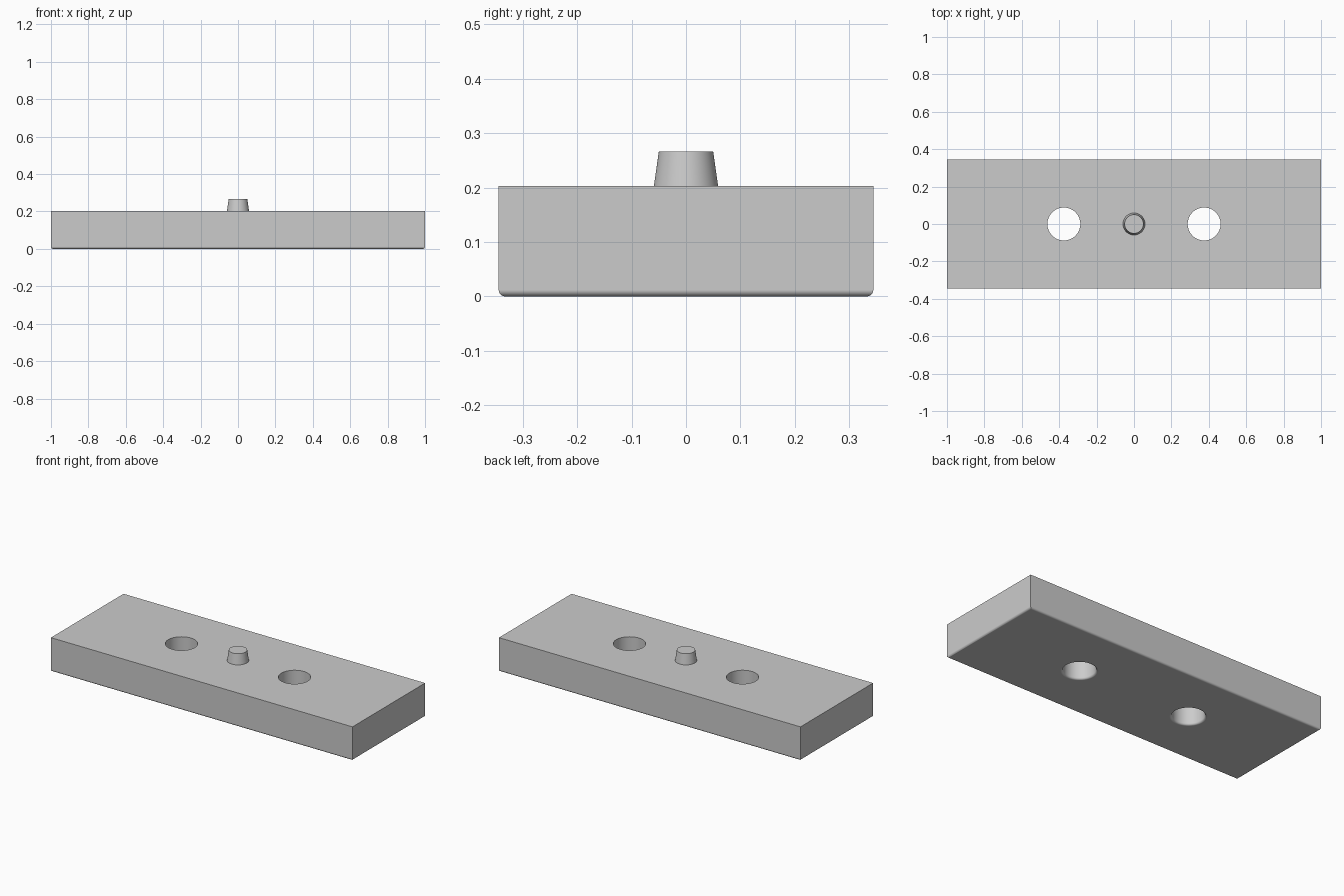
import bpy, bmesh
from math import sin, cos, pi
from mathutils import Vector

if "Cube" in bpy.data.objects:
    bpy.data.objects.remove(bpy.data.objects["Cube"])

LENGTH, WIDTH, HEIGHT = 2.0, 0.688, 0.203
FILLET, STEPS = 0.012, 6
HOLE_X, HOLE_R = 0.375, 0.088
PEG_BASE_R, PEG_TOP_R, PEG_TOP_Z = 0.059, 0.05, 0.266

grey = bpy.data.materials.new("light_grey")
grey.use_nodes = True
colour = (0.6, 0.6, 0.6, 1)
grey.diffuse_color = colour
grey.node_tree.nodes["Principled BSDF"].inputs["Base Color"].default_value = colour


def add_object(name, bm):
    bmesh.ops.recalc_face_normals(bm, faces=bm.faces)
    mesh = bpy.data.meshes.new(name)
    bm.to_mesh(mesh)
    bm.free()
    mesh.materials.append(grey)
    obj = bpy.data.objects.new(name, mesh)
    bpy.context.collection.objects.link(obj)
    return obj


def lathe(name, profile, x=0.0, sides=64):
    """Turn a list of (radius, z) into a closed solid around z."""
    bm = bmesh.new()
    rings = []
    for r, z in profile:
        angles = [2 * pi * i / sides for i in range(sides)]
        rings.append([bm.verts.new((x + r * cos(a), r * sin(a), z)) for a in angles])
    for low, high in zip(rings, rings[1:]):
        for i in range(sides):
            j = (i + 1) % sides
            bm.faces.new((low[i], low[j], high[j], high[i]))
    bm.faces.new(rings[0])
    bm.faces.new(rings[-1])
    return add_object(name, bm)


def activate(obj):
    bpy.ops.object.select_all(action='DESELECT')
    obj.select_set(True)
    bpy.context.view_layer.objects.active = obj


# Block with rounded bottom edges
bm = bmesh.new()
bmesh.ops.create_cube(bm, size=1)
bmesh.ops.scale(bm, vec=Vector((LENGTH, WIDTH, HEIGHT)), verts=bm.verts)
bmesh.ops.translate(bm, vec=Vector((0, 0, HEIGHT / 2)), verts=bm.verts)
bottom = [e for e in bm.edges if all(v.co.z < FILLET for v in e.verts)]
bmesh.ops.bevel(bm, geom=bottom, offset=FILLET, segments=STEPS, profile=0.5,
                affect='EDGES')
block = add_object("block", bm)

# Two through holes, flared at the underside
flare = [(HOLE_R + FILLET * (1 - sin(t)), FILLET * (1 - cos(t)))
         for t in (pi / 2 * i / STEPS for i in range(STEPS + 1))]
hole_profile = [(HOLE_R + FILLET, -0.05)] + flare + [(HOLE_R, HEIGHT + 0.05)]
for side, x in (("right", -HOLE_X), ("left", HOLE_X)):
    cutter = lathe(side + "_hole_cutter", hole_profile, x)
    cutter.hide_render = True
    cut = block.modifiers.new(side + "_hole", 'BOOLEAN')
    cut.operation = 'DIFFERENCE'
    cut.solver = 'EXACT'
    cut.object = cutter
    activate(block)
    bpy.ops.object.modifier_apply(modifier=cut.name)
    bpy.data.objects.remove(cutter)

# Tapered centre peg
peg = lathe("centre_peg", [(PEG_BASE_R, HEIGHT), (PEG_TOP_R, PEG_TOP_Z)])

for obj in (block, peg):
    activate(obj)
    bpy.ops.object.shade_smooth_by_angle(angle=pi / 6)
    flat = obj.modifiers.new("flat_faces", 'WEIGHTED_NORMAL')
    flat.keep_sharp = True
